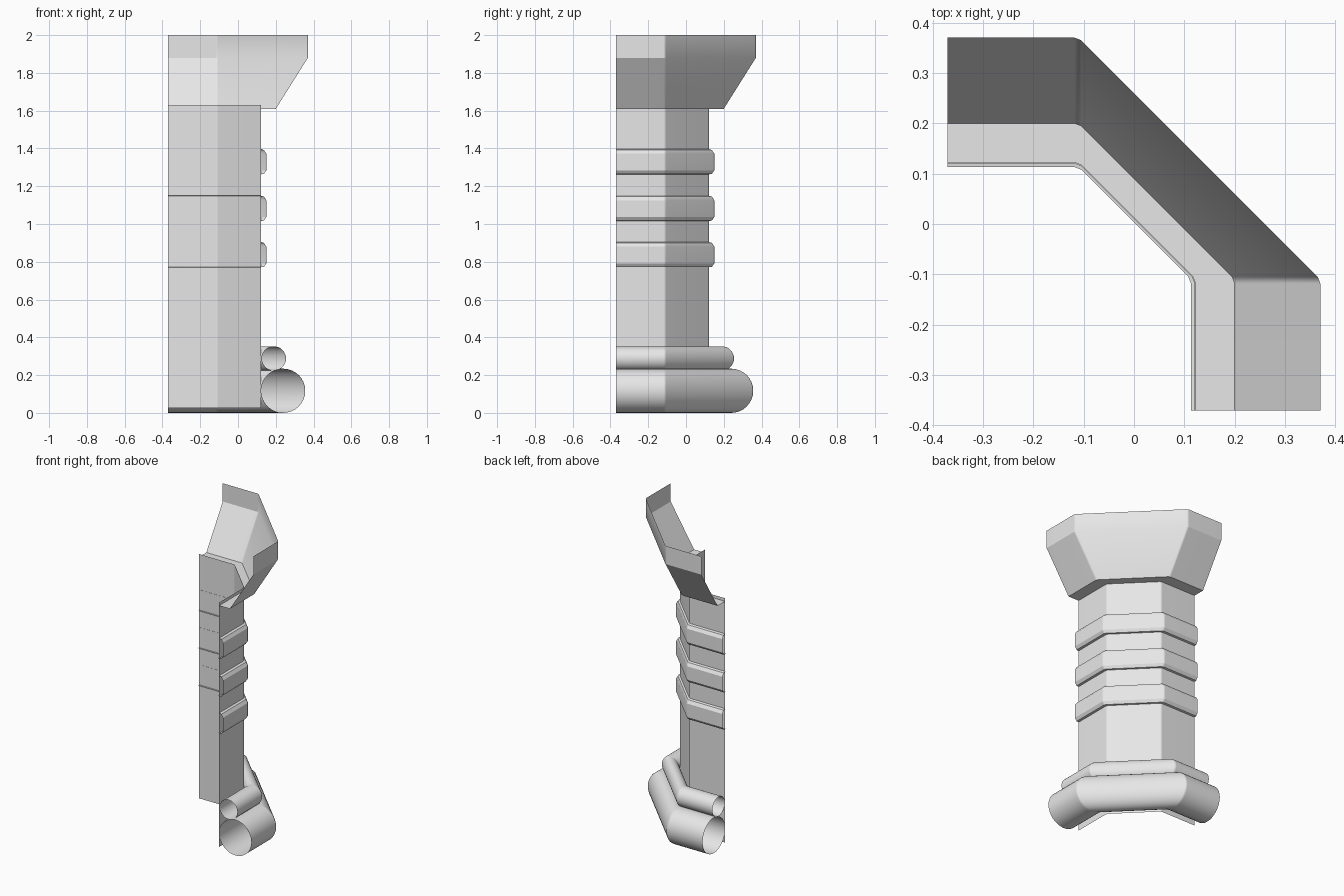
import bpy
import math

cube = bpy.data.objects.get("Cube")
if cube:
    bpy.data.objects.remove(cube, do_unlink=True)

stone = bpy.data.materials.new("pale_stone")
stone.use_nodes = True
GREY = (0.8, 0.8, 0.8, 1)
stone.diffuse_color = GREY
stone.node_tree.nodes["Principled BSDF"].inputs["Base Color"].default_value = GREY

END, CORNER = -0.37, -0.11


def path(d):
    """Plan of the three-sided wall at distance d, corners slightly eased."""
    arm = [(END, d), (CORNER - 0.008, d), (CORNER + 0.005, d - 0.005)]
    return arm + [(y, x) for x, y in reversed(arm)]


def sweep(name, profile, closed=False):
    """Sweep a (distance, height) profile, listed bottom to top, along the wall."""
    rows = [[(x, y, z) for x, y in path(d)] for d, z in profile]
    n = len(rows[0])
    verts = [v for row in rows for v in row]
    faces = []
    for i in range(len(rows) if closed else len(rows) - 1):
        a, b = i * n, (i + 1) % len(rows) * n
        for j in range(n - 1):
            faces.append((a + j, b + j, b + j + 1, a + j + 1))
    mesh = bpy.data.meshes.new(name)
    mesh.from_pydata(verts, [], faces)
    mesh.materials.append(stone)
    obj = bpy.data.objects.new(name, mesh)
    bpy.context.collection.objects.link(obj)
    bpy.ops.object.select_all(action="DESELECT")
    obj.select_set(True)
    bpy.context.view_layer.objects.active = obj
    bpy.ops.object.shade_smooth_by_angle(angle=math.radians(25))
    mod = obj.modifiers.new("even_shading", "WEIGHTED_NORMAL")
    mod.keep_sharp = True
    return obj


def roll(name, d, z, r, sides=32):
    """Round open-ended moulding."""
    ring = [math.tau * i / sides for i in range(sides)]
    sweep(name, [(d + r * math.cos(a), z + r * math.sin(a)) for a in ring], True)


# Shaft
sweep("shaft", [(0.122, 0.025), (0.122, 1.63)])

# Base mouldings
roll("lower_base_roll", 0.239, 0.117, 0.117)
roll("upper_base_roll", 0.19, 0.288, 0.064)

# Chamfered bands around the shaft
for i, z in enumerate((0.77, 1.015, 1.262)):
    sweep(f"band_{i + 1}", [(0.113, z), (0.137, z + 0.003), (0.15, z + 0.022),
                            (0.15, z + 0.11), (0.137, z + 0.13), (0.12, z + 0.135)])

# Flared capital with a flat underside
sweep("capital", [(0.122, 1.61), (0.2, 1.61), (0.37, 1.88), (0.37, 2.0)])
